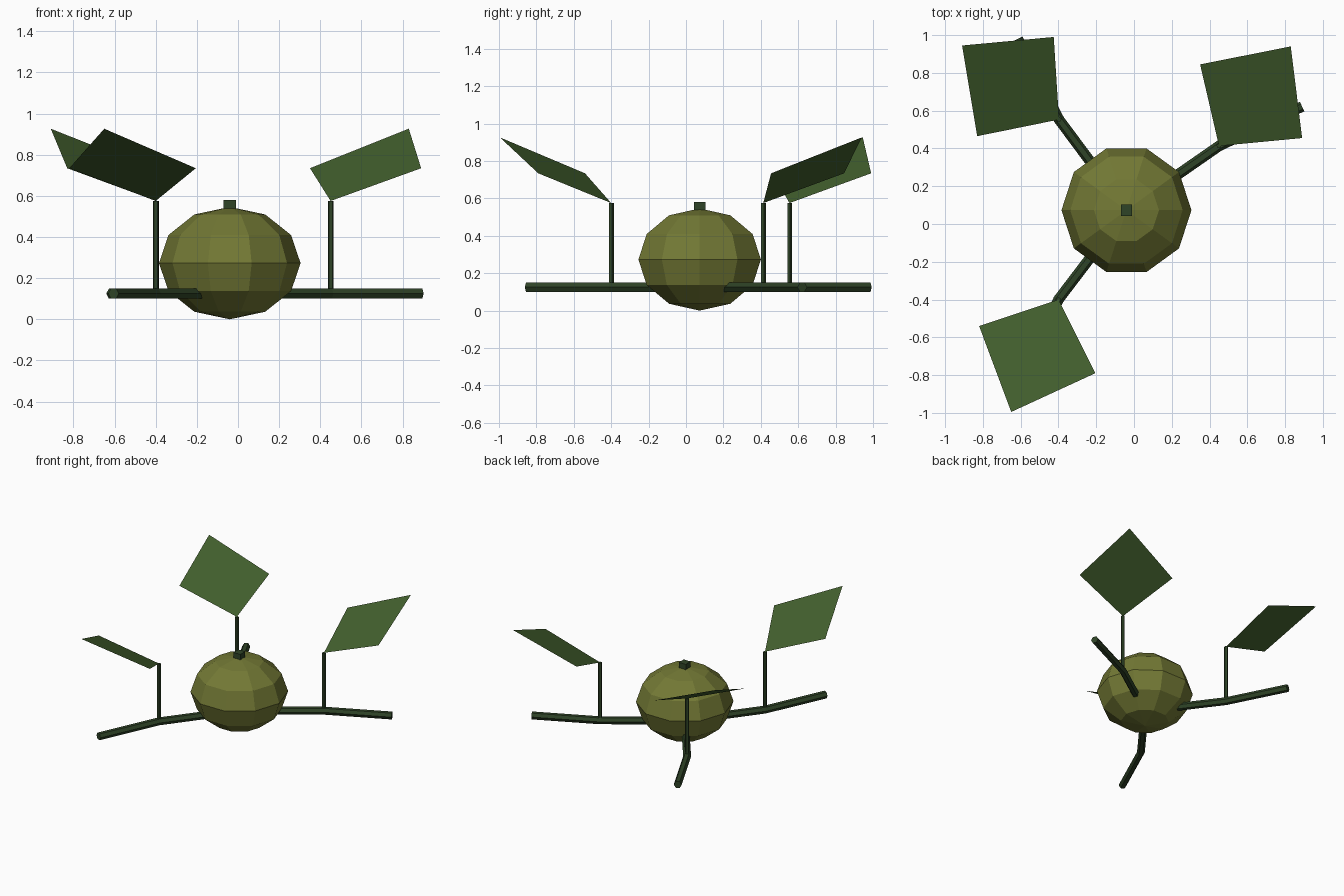
import bpy, math
from mathutils import Vector

if "Cube" in bpy.data.objects:
    bpy.data.objects.remove(bpy.data.objects["Cube"])


def material(name, rgb):
    m = bpy.data.materials.new(name)
    m.diffuse_color = (*rgb, 1)
    m.use_nodes = True
    m.node_tree.nodes["Principled BSDF"].inputs["Base Color"].default_value = m.diffuse_color
    return m


RIND = material("rind", (0.17, 0.19, 0.035))
VINE = material("vine", (0.028, 0.057, 0.020))
LEAF = material("leaf", (0.057, 0.12, 0.028))
CX, CY = -0.04, 0.073


def mesh_object(name, verts, faces, mat):
    me = bpy.data.meshes.new(name)
    me.from_pydata(verts, [], faces)
    me.materials.append(mat)
    ob = bpy.data.objects.new(name, me)
    bpy.context.collection.objects.link(ob)
    return ob


def tube(name, path, radius, sides, mat):
    """Faceted tube through the path points, capped at both ends."""
    pts = [Vector(p) for p in path]
    verts, faces = [], []
    for i, p in enumerate(pts):
        d = (pts[min(i + 1, len(pts) - 1)] - pts[max(i - 1, 0)]).normalized()
        up = Vector((0, 0, 1)) if abs(d.z) < 0.9 else Vector((1, 0, 0))
        u = d.cross(up).normalized()
        w = u.cross(d)
        for k in range(sides):
            a = 2 * math.pi * k / sides
            verts.append(p + radius * (math.cos(a) * u + math.sin(a) * w))
    for i in range(len(pts) - 1):
        for k in range(sides):
            a, b = i * sides + k, i * sides + (k + 1) % sides
            faces.append((a, b, b + sides, a + sides))
    faces.append(tuple(reversed(range(sides))))
    faces.append(tuple(range(len(verts) - sides, len(verts))))
    return mesh_object(name, verts, faces, mat)


# Gourd body: squashed low-poly sphere with a corner facing +y
bpy.ops.mesh.primitive_uv_sphere_add(segments=10, ring_count=6, radius=1,
                                     location=(CX, CY, 0.273),
                                     rotation=(0, 0, math.radians(18)))
body = bpy.context.object
body.name = "gourd_body"
body.scale = (0.344, 0.344, 0.273)
body.data.materials.append(RIND)

# Stem nub on top
bpy.ops.mesh.primitive_cube_add(size=1, location=(CX, CY, 0.55))
stem = bpy.context.object
stem.name = "stem"
stem.scale = (0.06, 0.06, 0.06)
stem.data.materials.append(VINE)

# Vines: elbow, tip and leaf corners (side, far, side)
arms = [
    ((0.45, 0.413), (0.89, 0.622), [(0.89, 0.455), (0.83, 0.94), (0.35, 0.845)]),
    ((-0.397, 0.553), (-0.615, 0.98), [(-0.425, 0.99), (-0.91, 0.945), (-0.83, 0.465)]),
    ((-0.40, -0.40), (-0.605, -0.85), [(-0.82, -0.54), (-0.65, -0.995), (-0.205, -0.79)]),
]
for n, (elbow, tip, corners) in enumerate(arms, 1):
    e, c = Vector(elbow), Vector((CX, CY))
    start = c + (e - c).normalized() * 0.2
    tube(f"vine_{n}", [(*start, 0.125), (*e, 0.125), (*tip, 0.125)], 0.028, 6, VINE)
    tube(f"leaf_stalk_{n}", [(*e, 0.125), (*e, 0.575)], 0.014, 5, VINE)
    leaf = [(*e, 0.575)] + [(*p, z) for p, z in zip(corners, (0.734, 0.926, 0.734))]
    mesh_object(f"leaf_{n}", leaf, [(0, 1, 2, 3)], LEAF)
